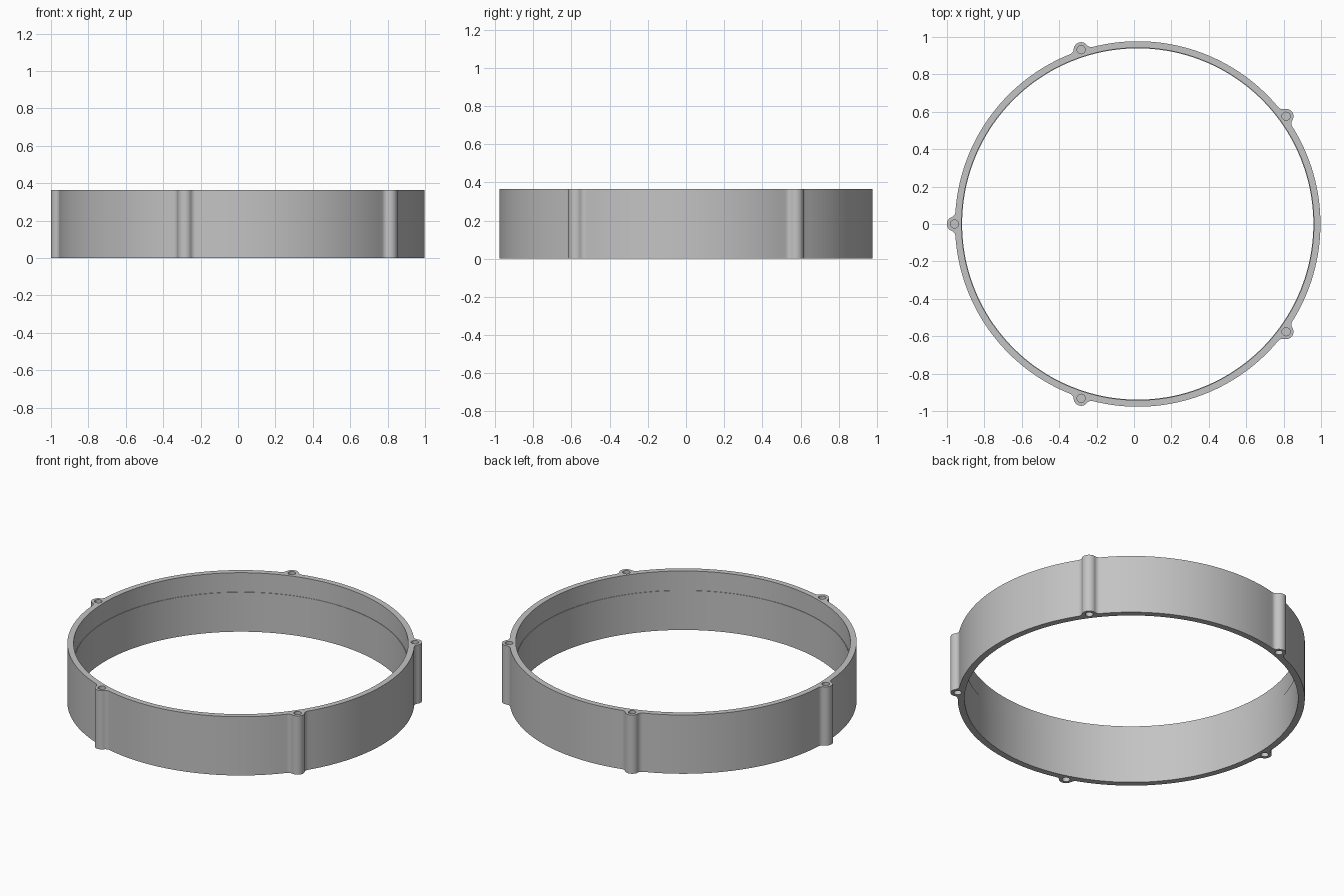
import bpy, bmesh, math
from mathutils import Vector

if "Cube" in bpy.data.objects:
    bpy.data.objects.remove(bpy.data.objects["Cube"])

HEIGHT = 0.365
RING_R, BORE_R = 0.977, 0.942
LUG_DIST, LUG_R, FILLET, HOLE_R = 0.98, 0.04, 0.03, 0.022
CENTRE = Vector((0.02, 0.0))
LUGS = [math.radians(36 + 72 * i) for i in range(5)]


def polar(radius, angle):
    return Vector((radius * math.cos(angle), radius * math.sin(angle)))


def arc(centre, radius, start, end, steps):
    return [centre + polar(radius, start + (end - start) * i / steps) for i in range(steps + 1)]


def prism(name, points, low, high):
    bm = bmesh.new()
    base = bm.faces.new([bm.verts.new((p.x + CENTRE.x, p.y + CENTRE.y, low)) for p in points])
    top = bmesh.ops.extrude_face_region(bm, geom=[base])["geom"]
    bmesh.ops.translate(bm, vec=(0, 0, high - low),
                        verts=[v for v in top if isinstance(v, bmesh.types.BMVert)])
    bmesh.ops.recalc_face_normals(bm, faces=bm.faces)
    mesh = bpy.data.meshes.new(name)
    bm.to_mesh(mesh)
    bm.free()
    obj = bpy.data.objects.new(name, mesh)
    bpy.context.scene.collection.objects.link(obj)
    return obj


def circle(centre, radius, steps):
    return arc(centre, radius, 0, math.tau, steps)[:-1]


# Outer outline: ring arcs blended into round screw lugs
reach, gap = RING_R + FILLET, LUG_R + FILLET
phi = math.acos((LUG_DIST**2 + reach**2 - gap**2) / (2 * LUG_DIST * reach))
side = polar(reach, phi) - Vector((LUG_DIST, 0))
tilt = math.atan2(side.y, side.x)
outline = []
for a in LUGS:
    before, after = polar(reach, a - phi), polar(reach, a + phi)
    outline += arc(before, FILLET, a - phi + math.pi, a - tilt + math.pi, 6)[:-1]
    outline += arc(polar(LUG_DIST, a), LUG_R, a - tilt, a + tilt, 16)
    outline += arc(after, FILLET, a + tilt - math.pi, a + phi - math.pi, 6)[1:]
    outline += arc(Vector((0, 0)), RING_R, a + phi, a + math.tau / 5 - phi, 36)[1:-1]
ring = prism("lugged_ring", outline, 0, HEIGHT)

# Bore with a fine step, and blind screw holes from both ends
origin = Vector((0, 0))
cutters = [prism("bore_cutter", circle(origin, BORE_R - 0.003, 180), -0.1, HEIGHT + 0.1),
           prism("upper_bore_cutter", circle(origin, BORE_R, 180), 0.245, HEIGHT + 0.1)]
for a in LUGS:
    hole = circle(polar(LUG_DIST, a), HOLE_R, 20)
    cutters.append(prism("top_hole_cutter", hole, HEIGHT - 0.12, HEIGHT + 0.1))
    cutters.append(prism("bottom_hole_cutter", hole, -0.1, 0.12))
for cutter in cutters:
    cutter.hide_render = True
    mod = ring.modifiers.new("cut", "BOOLEAN")
    mod.operation, mod.solver, mod.object = "DIFFERENCE", "EXACT", cutter

# Bake the cuts and drop the helpers
bpy.context.view_layer.update()
baked = bpy.data.meshes.new_from_object(ring.evaluated_get(bpy.context.evaluated_depsgraph_get()))
ring.modifiers.clear()
ring.data = baked
for cutter in cutters:
    bpy.data.objects.remove(cutter)

# Plain grey finish
grey = bpy.data.materials.new("plain_grey")
grey.use_nodes = True
colour = (0.55, 0.55, 0.55, 1)
grey.diffuse_color = colour
grey.node_tree.nodes["Principled BSDF"].inputs["Base Color"].default_value = colour
ring.data.materials.clear()
ring.data.materials.append(grey)

bpy.ops.object.select_all(action="DESELECT")
ring.select_set(True)
bpy.context.view_layer.objects.active = ring
bpy.ops.object.shade_smooth_by_angle(angle=math.radians(30))
